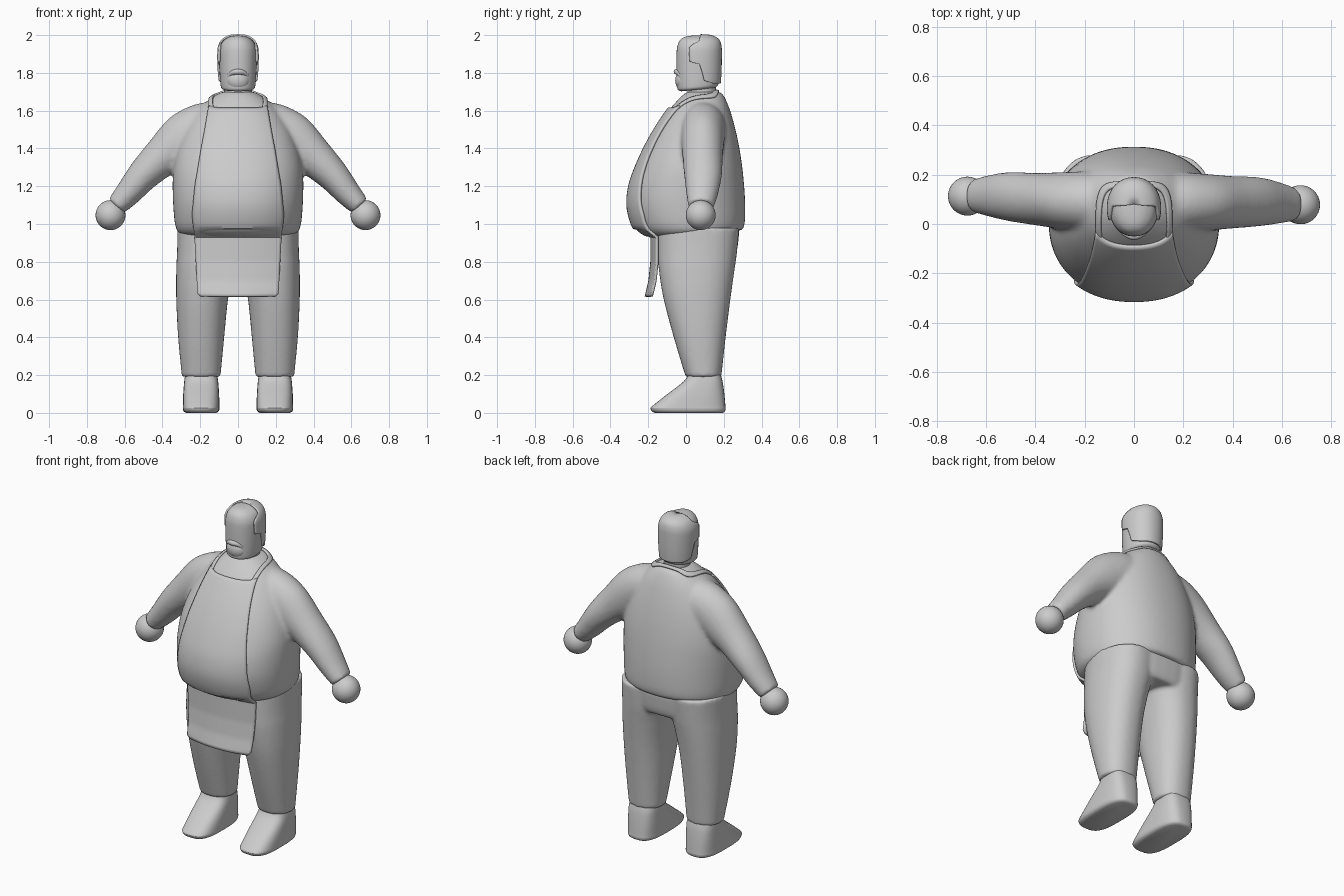
import bpy, bmesh, math
from mathutils import Vector
from mathutils.bvhtree import BVHTree

if "Cube" in bpy.data.objects:
    bpy.data.objects.remove(bpy.data.objects["Cube"])


def finish(name, bm, normals=True):
    if normals:
        bmesh.ops.recalc_face_normals(bm, faces=bm.faces)
    for f in bm.faces:
        f.smooth = True
    me = bpy.data.meshes.new(name)
    bm.to_mesh(me)
    bm.free()
    me.set_sharp_from_angle(angle=math.radians(45))
    ob = bpy.data.objects.new(name, me)
    bpy.context.collection.objects.link(ob)
    return ob


def lerp(table, z):
    """Linear lookup in a table of (z, value...) sorted by rising z."""
    z = min(max(z, table[0][0]), table[-1][0])
    for a, b in zip(table, table[1:]):
        if z <= b[0]:
            t = (z - a[0]) / (b[0] - a[0])
            return [p + (q - p) * t for p, q in zip(a, b)]


def dense(rows, k=5):
    """Catmull-Rom refinement of the section rows."""
    out = []
    for i in range(len(rows) - 1):
        p = [rows[max(i - 1, 0)], rows[i], rows[i + 1], rows[min(i + 2, len(rows) - 1)]]
        for j in range(k):
            t = j / k
            out.append([b + .5 * t * (c - a + t * (2*a - 5*b + 4*c - d + t * (3*(b - c) + d - a)))
                        for a, b, c, d in zip(*p)])
    return out + [list(rows[-1])]


def sup(c, n):
    return math.copysign(abs(c) ** (2 / n), c)


def section(cx, rx, yf, yb, a, n):
    return cx + rx * sup(math.cos(a), n), (yf + yb) / 2 + (yb - yf) / 2 * sup(math.sin(a), n)


def skin(bm, rings, closed=True):
    vs = [[bm.verts.new(p) for p in r] for r in rings]
    m = len(vs[0])
    for a, b in zip(vs, vs[1:]):
        for i in range(m if closed else m - 1):
            j = (i + 1) % m
            bm.faces.new((a[i], a[j], b[j], b[i]))
    if closed:
        bm.faces.new(vs[0])
        bm.faces.new(vs[-1])


def loft(bm, rows, n=2.0, seg=40, tilt=None, k=5, mx=1):
    """Rows are (z, centre x, half width, front y, back y)."""
    rings = []
    for z, cx, rx, yf, yb in dense(rows, k):
        ring = []
        for i in range(seg):
            x, y = section(cx * mx, rx, yf, yb, 2 * math.pi * i / seg, n)
            ring.append((x, y, z + (tilt(z) * y if tilt else 0)))
        rings.append(ring)
    skin(bm, rings)


def blend(ob, voxel, smooth):
    r = ob.modifiers.new("Blend", 'REMESH')
    r.mode, r.voxel_size, r.use_smooth_shade = 'VOXEL', voxel, True
    s = ob.modifiers.new("Soften", 'SMOOTH')
    s.factor, s.iterations = .5, smooth


# Torso and arms, fused
bm = bmesh.new()
loft(bm, [(.945, 0, .29, -.19, .285), (.955, 0, .317, -.225, .303), (1.0, 0, .334, -.272, .312),
          (1.1, 0, .343, -.301, .313), (1.2, 0, .346, -.292, .308), (1.3, 0, .342, -.258, .298),
          (1.4, 0, .32, -.213, .283), (1.5, 0, .28, -.158, .262), (1.6, 0, .215, -.092, .234),
          (1.66, 0, .15, -.04, .21), (1.69, 0, .105, -.008, .192), (1.7, 0, .085, .01, .175)],
     n=2.2, seg=64, tilt=lambda z: .07 * max(0, 1 - (z - .945) / .25))
arm = [(.12, .09, 1.52, .13, .12), (.20, .09, 1.495, .14, .12), (.29, .088, 1.44, .14, .115),
       (.40, .088, 1.355, .107, .106), (.50, .09, 1.26, .086, .1), (.58, .086, 1.165, .07, .085),
       (.645, .08, 1.095, .055, .068)]
for mx in (1, -1):
    rows = dense(arm)
    rings = []
    for i, (x, y, z, r, ry) in enumerate(rows):
        a, b = rows[max(i - 1, 0)], rows[min(i + 1, len(rows) - 1)]
        d = Vector((b[0] - a[0], b[2] - a[2])).normalized()
        sway = 0 if mx == 1 else .035 * (x / .65) ** 2
        rings.append([(mx * (x - d.y * r * math.cos(t)), y + sway + ry * math.sin(t), z + d.x * r * math.cos(t))
                      for t in (2 * math.pi * k / 32 for k in range(32))])
    skin(bm, rings)
torso = finish("torso_and_arms", bm)
blend(torso, .012, 6)

# Round hands
for mx, y, side in ((1, .078, "right"), (-1, .113, "left")):
    bm = bmesh.new()
    bmesh.ops.create_uvsphere(bm, u_segments=32, v_segments=20, radius=.079)
    for v in bm.verts:
        v.co += Vector((mx * .675, y, 1.047))
    finish("hand_" + side, bm)

# Trousers: two legs fused with the seat
bm = bmesh.new()
for mx in (1, -1):
    loft(bm, [(.19, .195, .102, -.002, .187), (.4, .195, .122, -.065, .21), (.6, .19, .137, -.118, .235),
              (.75, .177, .15, -.143, .256), (.85, .163, .16, -.15, .27), (.98, .16, .16, -.15, .282)],
         n=2.25, mx=mx)
loft(bm, [(.83, 0, .29, -.13, .255), (.87, 0, .318, -.148, .272), (.98, 0, .322, -.15, .284)], n=2.5)
blend(finish("trousers", bm), .011, 5)

# Wedge shoes
for mx, side in ((1, "right"), (-1, "left")):
    bm = bmesh.new()
    loft(bm, [(0, .195, .08, -.165, .195), (.008, .195, .092, -.18, .206), (.022, .195, .097, -.188, .21),
              (.035, .195, .097, -.18, .209), (.1, .195, .095, -.098, .203), (.165, .195, .09, -.014, .194),
              (.2, .195, .085, .01, .185)], n=3, mx=mx, k=3)
    finish("shoe_" + side, bm)

# Neck and head
bm = bmesh.new()
loft(bm, [(1.64, 0, .078, .0, .16), (1.70, 0, .073, .008, .158), (1.76, 0, .073, .01, .158)])
finish("neck", bm)
head = [(1.705, 0, .075, -.025, .15), (1.712, 0, .086, -.04, .163), (1.73, 0, .092, -.047, .172),
        (1.8, 0, .097, -.05, .178), (1.9, 0, .099, -.05, .18), (1.94, 0, .094, -.046, .178),
        (1.97, 0, .078, -.034, .168), (1.988, 0, .053, -.012, .144), (1.996, 0, .028, .02, .112),
        (1.998, 0, .002, .064, .068)]
bm = bmesh.new()
loft(bm, head, n=2.15, tilt=lambda z: .1 * max(0, 1 - (z - 1.705) / .1))
finish("head", bm)

# Hair: shell round the back of the head with sideburns
hairline = [(1.742, .14), (1.757, .095), (1.8, .085), (1.845, .07), (1.857, .022), (1.93, .018), (1.95, .04),
            (1.965, .07), (2.0, .075)]
fine = dense(head)
bm = bmesh.new()
rings = []
zs = [1.742 + i * (1.975 - 1.742) / 32 for i in range(33)] + [1.982, 1.988, 1.993, 1.996, 1.9978]
for z in zs:
    _, cx, rx, yf, yb = lerp(fine, z)
    edge = lerp(hairline, z)[1]
    s = max(-.95, min(.95, (edge - (yf + yb) / 2) / ((yb - yf) / 2)))
    a0 = math.asin(math.copysign(abs(s) ** (2.15 / 2), s))
    rings.append([(*section(cx, rx + .006, yf - .005, yb + .005, a0 + (math.pi - 2 * a0) * i / 36, 2.15), z + .002)
                  for i in range(37)])
skin(bm, rings, closed=False)
hair = finish("hair", bm)
m = hair.modifiers.new("Thickness", 'SOLIDIFY')
m.thickness, m.offset = .01, 0

# Beard and moustache
bm = bmesh.new()
bmesh.ops.create_uvsphere(bm, u_segments=32, v_segments=20, radius=1)
for v in bm.verts:
    v.co = Vector((v.co.x * .062, -.012 + v.co.y * .045, 1.76 + v.co.z * .056))
finish("beard", bm)
bm = bmesh.new()
rings = []
for i in range(25):
    a = math.pi * i / 24
    c, r = math.cos(a), .006 + .009 * math.sin(a)
    rings.append([(c * .056 + c * r * math.cos(t), -.05 + .03 * c * c - r * math.sin(t),
                   1.762 + math.sin(a) * (.044 + r * math.cos(t)))
                  for t in (2 * math.pi * k / 12 for k in range(12))])
skin(bm, rings)
finish("moustache", bm)

# Apron: bib draped on the belly, then a hanging flap
bpy.context.view_layer.update()
tree = BVHTree.FromObject(torso, bpy.context.evaluated_depsgraph_get())
width = [(.615, .195), (.63, .213), (.8, .222), (.95, .23), (1.05, .24), (1.2, .226), (1.4, .193), (1.6, .155),
         (1.63, .15)]
flap = [(.615, -.212), (.7, -.192), (.8, -.182), (.93, -.182), (.965, -.225)]
bm = bmesh.new()
rings = []
for i in range(61):
    z = 1.612 - i * (1.612 - .615) / 60
    w = lerp(width, z)[1]
    ring = []
    for j in range(33):
        u = j / 16 - 1
        zz = z + .012 * u ** 6 * max(0, (z - 1.5) / .11)
        y = lerp(flap, z)[1] + .03 * u * u
        if z > .965:
            hit = tree.ray_cast(Vector((u * w, -1, zz)), Vector((0, 1, 0)))[0]
            y = hit.y - .008 if hit else y
        ring.append((u * w, y, zz))
    rings.append(ring)
skin(bm, rings, closed=False)
apron = finish("apron", bm)
m = apron.modifiers.new("Thickness", 'SOLIDIFY')
m.thickness, m.offset = .014, 0

# Apron neck strap laid over the shoulders
outer = dense([(.153, -.095), (.153, 0), (.147, .1), (.12, .155), (.06, .172), (0, .175)], 6)
inner = dense([(.128, -.095), (.134, 0), (.128, .09), (.105, .135), (.055, .153), (0, .156)], 6)
outer += [(-x, y) for x, y in outer[-2::-1]]
inner += [(-x, y) for x, y in inner[-2::-1]]
bm = bmesh.new()
rings = []
for o, i in zip(outer, inner):
    ring = []
    for t in (0, .33, .67, 1):
        x, y = (o[k] + (i[k] - o[k]) * t for k in (0, 1))
        hit = tree.ray_cast(Vector((x, y, 3)), Vector((0, 0, -1)))[0]
        ring.append((x, y, hit.z + .006))
    rings.append(ring)
skin(bm, rings, closed=False)
strap = finish("apron_neck_strap", bm)
m = strap.modifiers.new("Thickness", 'SOLIDIFY')
m.thickness, m.offset = .012, 0
